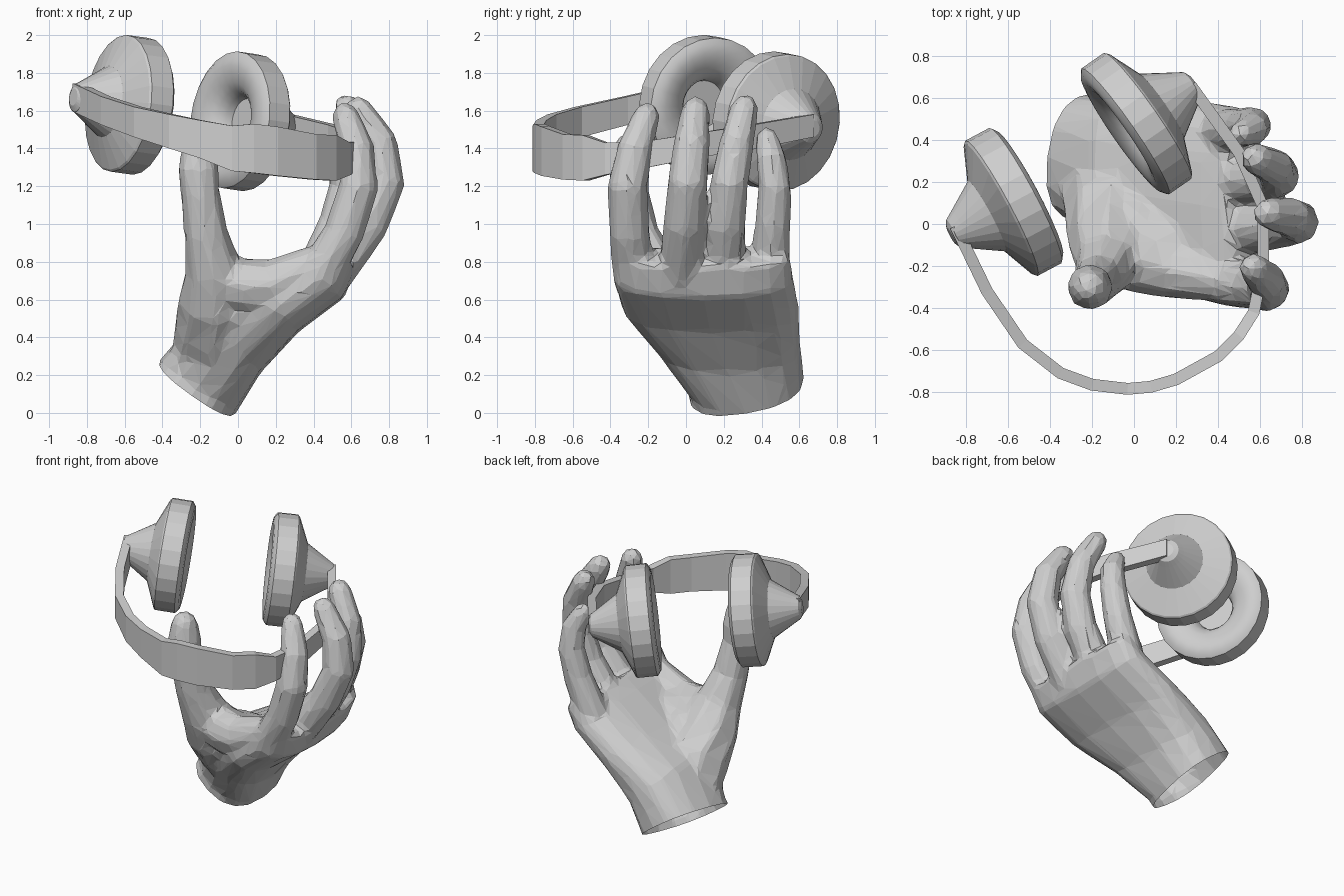
import bpy
import bmesh
from math import cos, sin, pi, radians
from mathutils import Vector

default = bpy.data.objects.get("Cube")
if default:
    bpy.data.objects.remove(default)

# One plain clay colour for everything
clay = bpy.data.materials.new("clay_grey")
clay.use_nodes = True
clay.diffuse_color = (0.62, 0.62, 0.62, 1)
clay.node_tree.nodes["Principled BSDF"].inputs["Base Color"].default_value = clay.diffuse_color


def finish(name, bm, smooth_angle=None):
    bmesh.ops.recalc_face_normals(bm, faces=bm.faces)
    mesh = bpy.data.meshes.new(name)
    bm.to_mesh(mesh)
    bm.free()
    mesh.materials.append(clay)
    if smooth_angle:
        for p in mesh.polygons:
            p.use_smooth = True
        mesh.set_sharp_from_angle(angle=radians(smooth_angle))
    obj = bpy.data.objects.new(name, mesh)
    bpy.context.scene.collection.objects.link(obj)
    return obj


def loft(bm, rings, cap_start=True, cap_end=True):
    """Skin a list of point rings and cap the chosen ends."""
    loops = [[bm.verts.new(p) for p in ring] for ring in rings]
    for a, b in zip(loops, loops[1:]):
        for i in range(len(a)):
            j = (i + 1) % len(a)
            bm.faces.new((a[i], a[j], b[j], b[i]))
    if cap_start:
        bm.faces.new(loops[0][::-1])
    if cap_end:
        bm.faces.new(loops[-1])


def ellipse(center, u, v, sides, power=1.0):
    ring = []
    for i in range(sides):
        c, s = cos(2 * pi * i / sides), sin(2 * pi * i / sides)
        cu = abs(c) ** power * (1 if c > 0 else -1)
        sv = abs(s) ** power * (1 if s > 0 else -1)
        ring.append(Vector(center) + u * cu + v * sv)
    return ring


def finger(bm, path):
    """Round tube through (x, y, z, radius) joints with a rounded tip."""
    pts = [Vector(p[:3]) for p in path]
    radii = [p[3] for p in path]
    end = (pts[-1] - pts[-2]).normalized()
    r = radii[-1]
    pts += [pts[-1] + end * r * 0.6, pts[-1] + end * r * 0.95]
    radii += [r * 0.8, r * 0.4]
    rings = []
    for i, p in enumerate(pts):
        t = (pts[min(i + 1, len(pts) - 1)] - pts[max(i - 1, 0)]).normalized()
        u = t.cross(Vector((0, 1, 0))).normalized()
        rings.append(ellipse(p, u * radii[i], t.cross(u) * radii[i], 8))
    loft(bm, rings)


# Hand: palm sections, four fingers, thumb and web fused into one skin
hand = bmesh.new()
palm = [  # centre, thickness direction, half thickness, half width
    ((-0.31, 0.32, 0.0), (-0.82, 0, 0.58), 0.245, 0.30),
    ((-0.215, 0.32, 0.135), (-0.82, 0, 0.58), 0.245, 0.31),
    ((-0.04, 0.22, 0.37), (-0.72, 0, 0.69), 0.225, 0.385),
    ((0.195, 0.13, 0.555), (-0.7, 0, 0.7), 0.18, 0.47),
    ((0.44, 0.09, 0.72), (-0.75, 0, 0.66), 0.165, 0.48),
    ((0.53, 0.09, 0.83), (-0.85, 0, 0.5), 0.115, 0.46),
]
loft(hand, [ellipse(c, Vector(n) * t, Vector((0, w, 0)), 16, 0.8) for c, n, t, w in palm])

index_path = [(0.42, -0.27, 0.72, 0.12), (0.56, -0.30, 0.95, 0.11), (0.64, -0.31, 1.2, 0.108),
              (0.63, -0.27, 1.4, 0.095), (0.57, -0.21, 1.57, 0.075)]
middle_path = [(0.50, -0.03, 0.74, 0.12), (0.69, -0.01, 1.0, 0.112), (0.78, 0.01, 1.22, 0.108),
               (0.75, 0.03, 1.43, 0.098), (0.64, 0.05, 1.6, 0.078)]
ring_path = [(0.46, 0.20, 0.74, 0.12), (0.62, 0.21, 1.0, 0.108), (0.69, 0.23, 1.22, 0.104),
             (0.67, 0.27, 1.44, 0.092), (0.58, 0.31, 1.61, 0.078)]
pinky_path = [(0.42, 0.44, 0.76, 0.11), (0.52, 0.46, 1.0, 0.098), (0.57, 0.47, 1.2, 0.09),
              (0.56, 0.45, 1.35, 0.083), (0.51, 0.43, 1.45, 0.065)]
thumb_path = [(-0.17, 0.21, 0.25, 0.19), (-0.11, 0.06, 0.44, 0.23), (-0.12, -0.09, 0.6, 0.2),
              (-0.13, -0.19, 0.76, 0.155), (-0.17, -0.26, 0.95, 0.12), (-0.20, -0.30, 1.17, 0.106),
              (-0.21, -0.30, 1.29, 0.113), (-0.21, -0.30, 1.39, 0.093)]
web_path = [(-0.1, -0.16, 0.7, 0.14), (0.06, -0.19, 0.67, 0.15), (0.2, -0.22, 0.68, 0.14),
            (0.4, -0.26, 0.78, 0.11)]
thumb_muscle = [(-0.1, 0.12, 0.4, 0.2), (0.04, -0.06, 0.56, 0.2), (0.2, -0.14, 0.63, 0.17)]
for path in (index_path, middle_path, ring_path, pinky_path, thumb_path, web_path, thumb_muscle):
    finger(hand, path)

hand_obj = finish("hand", hand)
remesh = hand_obj.modifiers.new("fuse", 'REMESH')
remesh.mode = 'VOXEL'
remesh.voxel_size = 0.018
soften = hand_obj.modifiers.new("soften", 'SMOOTH')
soften.factor = 0.5
soften.iterations = 12
facet = hand_obj.modifiers.new("facet", 'DECIMATE')
facet.ratio = 0.04

# Wrist: slice the fused skin so that it ends in an open rim
fused = bpy.data.meshes.new_from_object(
    hand_obj.evaluated_get(bpy.context.evaluated_depsgraph_get()))
hand_obj.modifiers.clear()
cut = bmesh.new()
cut.from_mesh(fused)
bmesh.ops.bisect_plane(cut, geom=cut.verts[:] + cut.edges[:] + cut.faces[:],
                       plane_co=(-0.215, 0.32, 0.14), plane_no=(0.58, -0.19, 0.82),
                       clear_inner=True)
cut.to_mesh(hand_obj.data)
cut.free()
bpy.data.meshes.remove(fused)

# Ear cups: turned shell and padded ring
SHELL = [(-0.265, 0.045), (-0.25, 0.075), (-0.21, 0.1), (-0.07, 0.19), (0, 0.355),
         (0.01, 0.365), (0.14, 0.365)]
PAD = [(0.14, 0.365), (0.162, 0.335), (0.168, 0.29), (0.162, 0.25), (0.145, 0.2),
       (0.115, 0.16), (0.075, 0.135), (0.04, 0.125)]


def turned(name, center, axis, profile, cap_start, angle=None):
    n = Vector(axis).normalized()
    u = n.cross(Vector((0, 0, 1))).normalized()
    v = n.cross(u)
    bm = bmesh.new()
    rings = [ellipse(Vector(center) + n * t, u * r, v * r, 24) for t, r in profile]
    loft(bm, rings, cap_start, not cap_start)
    finish(name, bm, angle)


cups = {"right": ((-0.64, 0.07, 1.64), (0.88, 0.47, -0.12)),
        "left": ((0.072, 0.52, 1.535), (-0.82, -0.57, 0.12))}
for side, (center, axis) in cups.items():
    turned(side + "_cup_shell", center, axis, SHELL, True)
    turned(side + "_cup_pad", center, axis, PAD, False, 35)

# Headband: flat strip, broad across the middle and slim on both arms
BAND = [(-0.85, -0.01, 1.67, 0.075), (-0.70, -0.32, 1.60, 0.075), (-0.53, -0.57, 1.54, 0.08),
        (-0.35, -0.71, 1.49, 0.09), (-0.2, -0.765, 1.45, 0.1), (-0.03, -0.785, 1.40, 0.12),
        (0.08, -0.775, 1.40, 0.13), (0.2, -0.74, 1.385, 0.13), (0.4, -0.63, 1.355, 0.12),
        (0.5, -0.53, 1.35, 0.12), (0.57, -0.42, 1.345, 0.085), (0.615, -0.2, 1.37, 0.07),
        (0.615, 0.08, 1.42, 0.065), (0.5, 0.34, 1.46, 0.065), (0.27, 0.66, 1.52, 0.06)]
band = bmesh.new()
rings = []
for i, (x, y, z, h) in enumerate(BAND):
    a, b = BAND[max(i - 1, 0)], BAND[min(i + 1, len(BAND) - 1)]
    out = Vector((b[1] - a[1], a[0] - b[0], 0)).normalized() * 0.028
    up = Vector((0, 0, h))
    c = Vector((x, y, z))
    rings.append([c + out + up, c - out + up, c - out - up, c + out - up])
loft(band, rings)
finish("headband", band)
